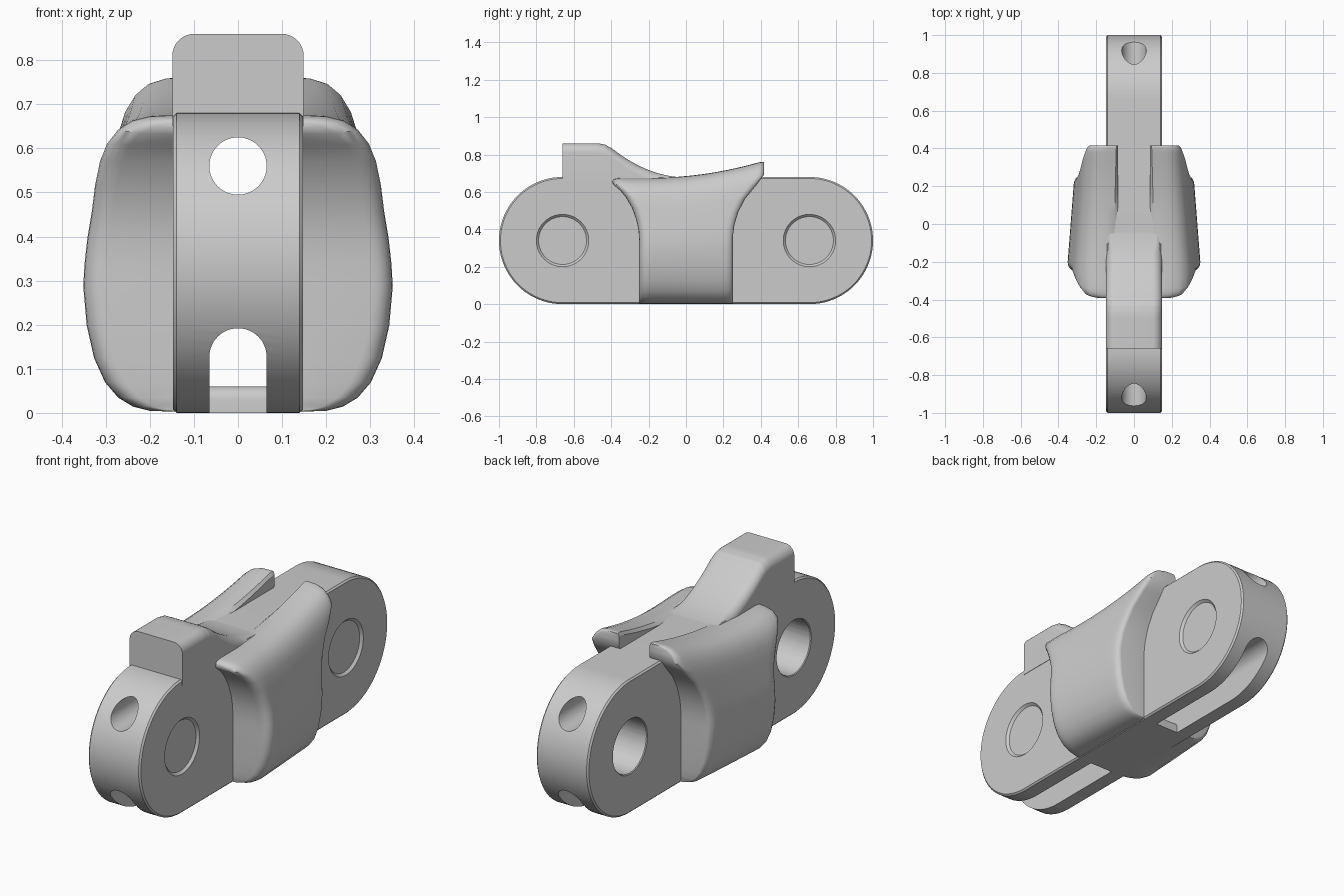
import bpy, bmesh
from math import sin, cos, pi, sqrt
from mathutils import Matrix

if "Cube" in bpy.data.objects:
    bpy.data.objects.remove(bpy.data.objects["Cube"])

steel = bpy.data.materials.new("steel_grey")
steel.use_nodes = True
GREY = (0.6, 0.6, 0.6, 1)
steel.diffuse_color = GREY
steel.node_tree.nodes["Principled BSDF"].inputs["Base Color"].default_value = GREY

END, RAD, HALF = 0.66, 0.34, 0.147   # end centre, end radius, half width


def add(name, bm, angle=0.6):
    """Turn a bmesh into a smooth-shaded object with the steel material."""
    bmesh.ops.recalc_face_normals(bm, faces=bm.faces)
    mesh = bpy.data.meshes.new(name)
    bm.to_mesh(mesh)
    bm.free()
    mesh.materials.append(steel)
    ob = bpy.data.objects.new(name, mesh)
    bpy.context.collection.objects.link(ob)
    smooth(ob, angle)
    return ob


def smooth(ob, angle):
    bpy.ops.object.select_all(action='DESELECT')
    ob.select_set(True)
    bpy.context.view_layer.objects.active = ob
    bpy.ops.object.shade_smooth_by_angle(angle=angle)


def loft(rings, cap=True):
    """Bridge equal closed rings of points."""
    bm = bmesh.new()
    rows = [[bm.verts.new(p) for p in ring] for ring in rings]
    n = len(rows[0])
    for a, b in zip(rows, rows[1:]):
        for i in range(n):
            j = (i + 1) % n
            bm.faces.new((a[i], a[j], b[j], b[i]))
    if cap:
        bm.faces.new(rows[0])
        bm.faces.new(rows[-1])
    return bm, rows


def cylinder(bm, axis, centre, r1, r2, depth):
    turn = Matrix.Rotation(pi / 2, 4, axis)
    bmesh.ops.create_cone(bm, cap_ends=True, segments=64, radius1=r1, radius2=r2,
                          depth=depth, matrix=Matrix.Translation(centre) @ turn)


def cut(target, bm):
    cutter = add("hole_cutter", bm)
    mod = target.modifiers.new("holes", 'BOOLEAN')
    mod.operation, mod.solver, mod.object = 'DIFFERENCE', 'EXACT', cutter
    bpy.context.view_layer.objects.active = target
    bpy.ops.object.modifier_apply(modifier=mod.name)
    bpy.data.objects.remove(cutter)


# Link body: capsule outline with a narrow edge chamfer
def capsule(x, r):
    pts = []
    for side in (1, -1):
        for k in range(41):
            a = -pi / 2 + pi * k / 40
            pts.append((x, side * (END + r * cos(a)), RAD + side * r * sin(a)))
    return pts


chamfer = 0.008
bm, _ = loft([capsule(-HALF, RAD - chamfer), capsule(chamfer - HALF, RAD),
              capsule(HALF - chamfer, RAD), capsule(HALF, RAD - chamfer)])
body = add("link_body", bm)

# Pin holes with countersunk rims
for y in (-END, END):
    bm = bmesh.new()
    cylinder(bm, 'Y', (0, y, RAD), 0.136, 0.136, 0.5)
    cut(body, bm)
    for s in (-1, 1):
        bm = bmesh.new()
        big, small = 0.152, 0.128
        radii = (small, big) if s > 0 else (big, small)
        cylinder(bm, 'Y', (s * HALF, y, RAD), *radii, 0.024)
        cut(body, bm)

# Lengthwise bore
SLOT = 0.065
bm = bmesh.new()
cylinder(bm, 'X', (0, 0, 0.56), SLOT, SLOT, 2.4)
cut(body, bm)

# Round-topped groove along the underside
arch = [(SLOT, -0.1)] + [(SLOT * cos(pi * k / 24), 0.127 + SLOT * sin(pi * k / 24))
                         for k in range(25)] + [(-SLOT, -0.1)]
bm, _ = loft([[(x, y, z) for x, z in arch] for y in (-1.2, 1.2)])
cut(body, bm)
smooth(body, 0.4)

# Floor bridging the groove in the middle, rounded along its upper ends
corner = [(0.22 + 0.03 * cos(pi * k / 12), 0.03 + 0.03 * sin(pi * k / 12)) for k in range(7)]
outline = [(0.25, 0)] + corner + [(-y, z) for y, z in reversed(corner)] + [(-0.25, 0)]
bm, _ = loft([[(x, y, z) for y, z in outline] for x in (-0.07, 0.07)])
add("groove_floor", bm)


# Guide horn: square block at the front sweeping down to the body
def horn_ring(y):
    top = min(0.86, 0.678 + 0.182 * (y / 0.43) ** 2)
    if -0.47 < y < -0.40:
        top -= 0.008 * (1 - abs(y + 0.43) / 0.04)
    r = min(0.05, top - 0.652)
    arc = [(HALF + 0.002 - r + r * cos(pi * k / 16), top - r + r * sin(pi * k / 16))
           for k in range(9)]
    half = [(HALF + 0.002, 0.65)] + arc
    return [(x, y, z) for x, z in half] + [(-x, y, z) for x, z in reversed(half)]


bm, _ = loft([horn_ring(y) for y in [-END, -0.5] + [-0.47 + 0.01 * k for k in range(47)]])
add("guide_horn", bm)

# Side pads: bulging shells whose ends flare concentrically with the pins
SECTION = [(0.1, 0.003), (0.2, 0.004), (0.24, 0.014), (0.275, 0.035), (0.305, 0.07),
           (0.33, 0.125), (0.347, 0.2), (0.355, 0.29), (0.352, 0.34), (0.345, 0.4),
           (0.334, 0.46), (0.325, 0.52), (0.313, 0.575), (0.297, 0.615), (0.272, 0.647),
           (0.24, 0.668), (0.2, 0.678), (0.16, 0.68), (0.11, 0.68)]
INNER = 0.085


def flare(z, limit):
    rise = min(max(z - RAD, 0), limit)
    return END - sqrt(0.41 ** 2 - rise ** 2)


def pad_top(y):
    return 0.675 + 0.092 * (max(y + 0.2, 0) / 0.62) ** 2


def inset(d, r):
    d = min(d, r)
    return r - sqrt(r * r - (r - d) ** 2)


def pad_point(x, zn, d0, t, d1):
    """Point at distance d0 or d1 from an end, else at fraction t of the span."""
    z = zn
    for _ in range(4):
        front, back = -flare(z, 0.31), flare(z, 0.33)
        y = front + d0 if d0 is not None else back - d1 if d1 is not None \
            else front + 0.05 + t * (back - front - 0.09)
        z = zn * pad_top(y) / 0.68
    taper = 1 - 0.22 * max(y + 0.25, 0)
    shrink = inset(y - front, 0.05) + 0.6 * inset(back - y, 0.04)
    xo = max(x * taper - shrink * min(1, max(0, (x - 0.1) / 0.1)), INNER + 0.005)
    if zn > 0.6:
        z -= 0.3 * shrink * (zn - 0.6) / 0.08
    return xo, y, z


stations = [(d, 0, None) for d in (0, 0.003, 0.01, 0.02, 0.033)]
stations += [(None, k / 14, None) for k in range(15)]
stations += [(None, 0, d) for d in (0.028, 0.018, 0.008, 0.002, 0)]

for side, label in ((1, "left"), (-1, "right")):
    rings = []
    for st in stations:
        outer = [pad_point(x, z, *st) for x, z in SECTION]
        top = outer[-1][2] - 0.015
        inner = [(INNER, y, min(z, top)) for x, y, z in reversed(outer)]
        rings.append([(side * x, y, z) for x, y, z in outer + inner])
    bm, rows = loft(rings, cap=False)
    n = len(SECTION)
    for row in (rows[0], rows[-1]):
        for i in range(n - 1):
            bm.faces.new((row[i], row[i + 1], row[2 * n - 2 - i], row[2 * n - 1 - i]))
    add(label + "_side_pad", bm, 0.7)
